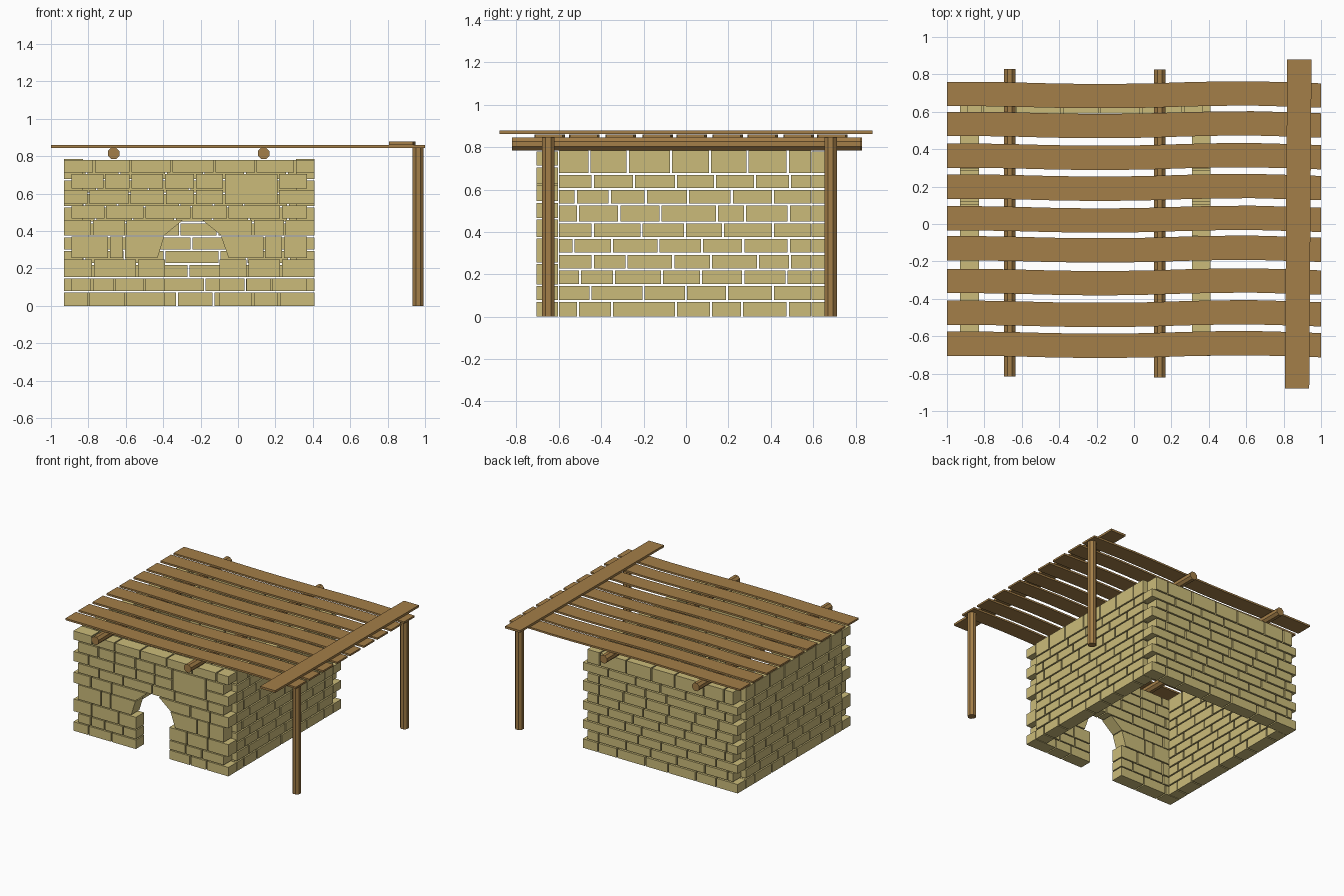
import bpy, bmesh, math
from mathutils import Matrix, Vector

if "Cube" in bpy.data.objects:
    bpy.data.objects.remove(bpy.data.objects["Cube"])


def material(name, rgb):
    m = bpy.data.materials.new(name)
    m.diffuse_color = (*rgb, 1)
    m.use_nodes = True
    m.node_tree.nodes["Principled BSDF"].inputs["Base Color"].default_value = m.diffuse_color
    return m


STONE = material("sandy stone", (0.60, 0.50, 0.195))
WOOD = material("brown wood", (0.37, 0.21, 0.065))
GAP = 0.01


def finish(bm, name, mat):
    bmesh.ops.recalc_face_normals(bm, faces=bm.faces)
    me = bpy.data.meshes.new(name)
    bm.to_mesh(me)
    bm.free()
    me.materials.append(mat)
    ob = bpy.data.objects.new(name, me)
    bpy.context.collection.objects.link(ob)
    return ob


def hexa(bm, a, b, z, d, along_y=False):
    """Block from a to b; a and b are (bottom, top) so ends may slant."""
    vs = []
    for k in (0, 1):
        for s, t in ((a[k], d[0]), (b[k], d[0]), (b[k], d[1]), (a[k], d[1])):
            vs.append(bm.verts.new((t, s, z[k]) if along_y else (s, t, z[k])))
    for f in ((3, 2, 1, 0), (4, 5, 6, 7), (0, 1, 5, 4), (1, 2, 6, 5), (2, 3, 7, 6), (3, 0, 4, 7)):
        bm.faces.new([vs[i] for i in f])


def course(bm, start, joints, end, z, d, along_y=False):
    """One row of bricks split at the joints; ends may be (bottom, top)."""
    pair = lambda v: v if isinstance(v, tuple) else (v, v)
    stops = [start, *joints, end]
    for i in range(len(stops) - 1):
        a, b = pair(stops[i]), pair(stops[i + 1])
        if i > 0:
            a = (a[0] + GAP / 2, a[1] + GAP / 2)
        if i < len(stops) - 2:
            b = (b[0] - GAP / 2, b[1] - GAP / 2)
        hexa(bm, a, b, z, d, along_y)


# Front wall: long and short courses alternate, arched doorway
L, R, l, r = -0.93, 0.41, -0.89, 0.37
D = (-0.705, -0.605)
bm = bmesh.new()
front = [
    ((0, .07), [(L, [-.80, -.60], -.39), (-.10, [.08, .22], R)]),
    ((.078, .145), [(l, [-.78, -.66, -.50], -.39), (-.10, [.04, .18], r)]),
    ((.153, .248), [(L, [-.775, -.54], -.39), (-.10, [.05, .23], R)]),
    ((.256, .37), [(l, [-.69, -.61], (-.43, -.395)), ((-.05, -.09), [.14, .24], r)]),
    ((.376, .458), [(L, [-.78, -.60], (-.395, -.295)), ((-.09, -.19), [.08, .25], R)]),
    ((.466, .537), [(l, [-.71, -.50, -.25, -.055, .23], r)]),
    ((.545, .62), [(L, [-.80, -.58, -.39, -.23], -.08), (.22, [], R)]),
    ((.628, .705), [(l, [-.715, -.575, -.395, -.23], -.08), (.22, [], r)]),
    ((.713, .78), [(L, [-.77, -.575, -.355, -.125, .095, .305], R)]),
]
for z, runs in front:
    for a, js, b in runs:
        course(bm, a, js, b, z, D)
hexa(bm, (-.07, -.07), (.21, .21), (.545, .705), D)  # tall block over the door
finish(bm, "front_wall", STONE)

# Side walls share one layout of ten courses
rows = [0, .08, .155, .228, .302, .376, .45, .535, .607, .679, .795]
joints = [
    [-.51, -.35, -.047, .118, .264, .48],
    [-.45, -.20, 0, .193, .41],
    [-.50, -.34, -.113, .07, .27, .475],
    [-.44, -.28, -.06, .118, .34, .49],
    [-.53, -.35, -.13, .075, .27, .485],
    [-.44, -.21, -.005, .174, .41],
    [-.51, -.315, -.12, .146, .278, .485],
    [-.52, -.36, -.19, .01, .216, .41],
    [-.44, -.245, -.047, .136, .325, .49],
    [-.456, -.275, -.07, .113, .29, .48],
]
for name, d in (("left_wall", (-.93, -.83)), ("right_wall", (.31, .41))):
    bm = bmesh.new()
    for i, js in enumerate(joints):
        course(bm, -.60, js, .59, (rows[i], rows[i + 1] - GAP), d, True)
    finish(bm, name, STONE)

# Back wall: alternating toothed ends
bm = bmesh.new()
for i in range(10):
    a, b = (L, R) if i % 2 == 0 else (l, r)
    js = [-.26 + j * 1.1 for j in joints[(i + 3) % 10]]
    course(bm, a, js, b, (rows[i], min(rows[i + 1], .79) - GAP), (.592, .69))
finish(bm, "back_wall", STONE)


# Round timbers
def log(name, p, q, rad):
    p, q = Vector(p), Vector(q)
    bm = bmesh.new()
    rot = (q - p).to_track_quat('Z', 'Y').to_matrix().to_4x4()
    mat = Matrix.Translation((p + q) / 2) @ rot @ Matrix.Rotation(math.pi / 8, 4, 'Z')
    bmesh.ops.create_cone(bm, cap_ends=True, segments=8, radius1=rad, radius2=rad,
                          depth=(q - p).length, matrix=mat)
    finish(bm, name, WOOD)


log("front_post", (.963, -.65, 0), (.963, -.65, .845), .032)
log("back_post", (.963, .682, 0), (.963, .682, .845), .032)
log("left_beam", (-.665, -.815, .815), (-.665, .83, .815), .033)
log("right_beam", (.137, -.82, .815), (.137, .825, .815), .033)

# Roof planks, slightly bowed along their length
bow = [0, 0, -.003, -.008, -.011, -.011, -.008, -.002, .002, .003, -.002, -.008]
for n, yc in enumerate((.695, .535, .365, .2, .03, -.13, -.305, -.475, -.64)):
    bm = bmesh.new()
    rings = []
    for k, o in enumerate(bow):
        x = -1 + 2 * k / (len(bow) - 1)
        rings.append([bm.verts.new((x, yc + o + s * .065, z))
                      for s, z in ((-1, .845), (1, .845), (1, .859), (-1, .859))])
    for p, q in zip(rings, rings[1:]):
        for i in range(4):
            j = (i + 1) % 4
            bm.faces.new((p[i], p[j], q[j], q[i]))
    bm.faces.new(rings[0])
    bm.faces.new(rings[-1])
    finish(bm, f"roof_plank_{n + 1}", WOOD)

# Cross plank holding the roof edge, slightly askew
bm = bmesh.new()
hexa(bm, (-.88, -.88), (.88, .88), (.861, .878), (-.065, .065), True)
bmesh.ops.rotate(bm, verts=bm.verts, matrix=Matrix.Rotation(-.007, 3, 'Z'))
bmesh.ops.translate(bm, verts=bm.verts, vec=(.878, 0, 0))
finish(bm, "cross_plank", WOOD)
